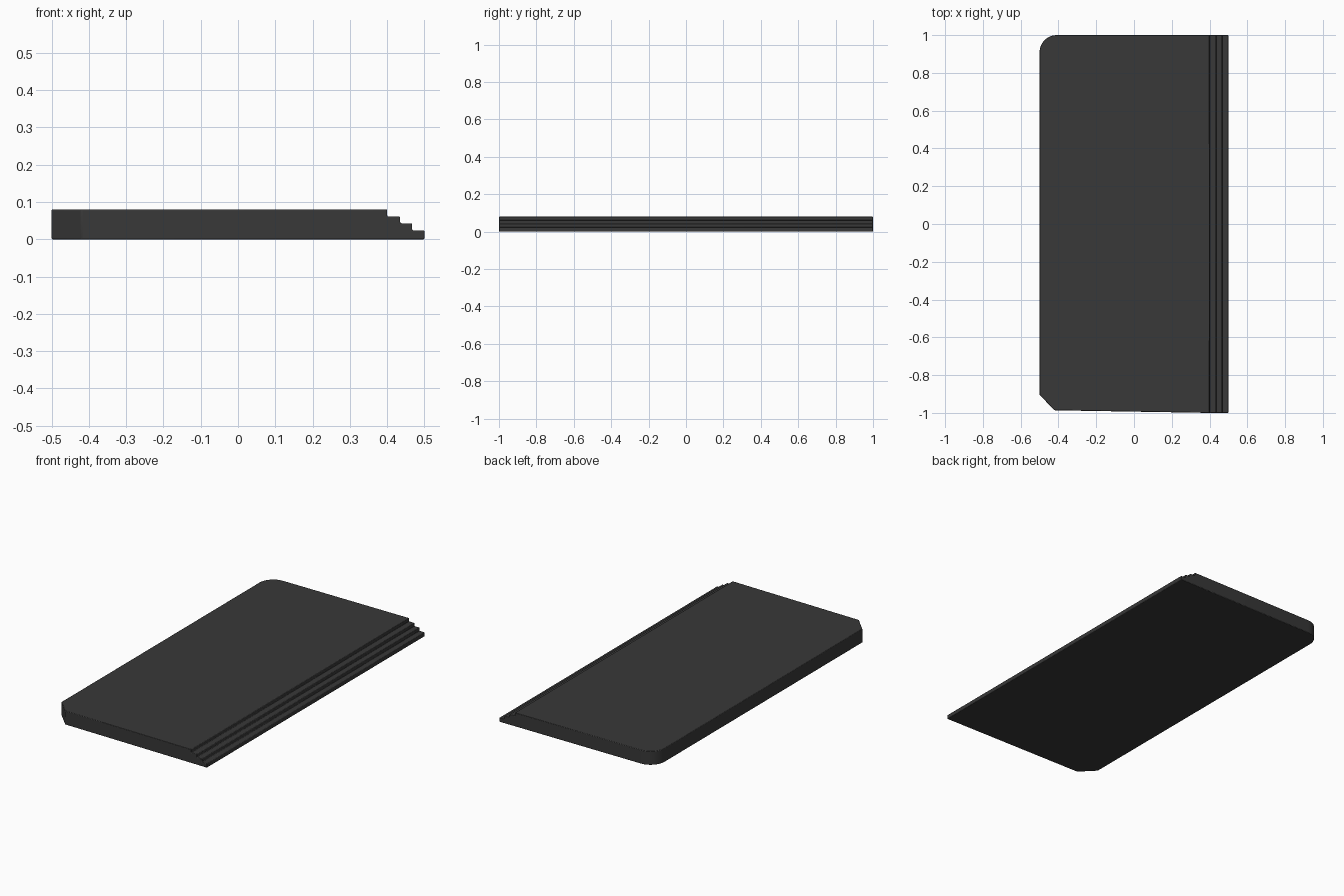
import bpy, bmesh

if "Cube" in bpy.data.objects:
    bpy.data.objects.remove(bpy.data.objects["Cube"])

# stepped cross-section (x, z), extruded along y
profile = [(-0.5, 0), (0.5, 0), (0.5, 0.024), (0.467, 0.024), (0.467, 0.043),
           (0.435, 0.043), (0.435, 0.061), (0.4, 0.061), (0.4, 0.08), (-0.5, 0.08)]
bm = bmesh.new()
face = bm.faces.new([bm.verts.new((x, -1, z)) for x, z in profile])
new = bmesh.ops.extrude_face_region(bm, geom=[face])["geom"]
bmesh.ops.translate(bm, vec=(0, 2, 0),
                    verts=[g for g in new if isinstance(g, bmesh.types.BMVert)])

# the front edge runs in slightly towards the left
for v in bm.verts:
    if v.co.x < -0.49 and v.co.y < 0:
        v.co.y = -0.985


# left corners: rounded at the back, chamfered at the front
def cut_corner(side, size, segments):
    edges = [e for e in bm.edges
             if all(v.co.x < -0.499 and v.co.y * side > 0.97 for v in e.verts)]
    bmesh.ops.bevel(bm, geom=edges, offset=size, segments=segments,
                    profile=0.5, affect='EDGES', offset_type='OFFSET')


cut_corner(1, 0.09, 8)
cut_corner(-1, 0.08, 1)
bmesh.ops.recalc_face_normals(bm, faces=bm.faces)

mesh = bpy.data.meshes.new("stepped_slab")
bm.to_mesh(mesh)
bm.free()
slab = bpy.data.objects.new("stepped_slab", mesh)
bpy.context.collection.objects.link(slab)

# slightly softened edges
bevel = slab.modifiers.new("soft_edges", 'BEVEL')
bevel.width = 0.003
bevel.segments = 2
bevel.limit_method = 'ANGLE'
bevel.angle_limit = 0.7

# dark grey finish
mat = bpy.data.materials.new("dark_grey")
mat.diffuse_color = (0.04, 0.04, 0.04, 1)
mat.use_nodes = True
mat.node_tree.nodes["Principled BSDF"].inputs["Base Color"].default_value = mat.diffuse_color
mesh.materials.append(mat)

bpy.context.view_layer.objects.active = slab
slab.select_set(True)
bpy.ops.object.shade_smooth_by_angle(angle=0.52)
